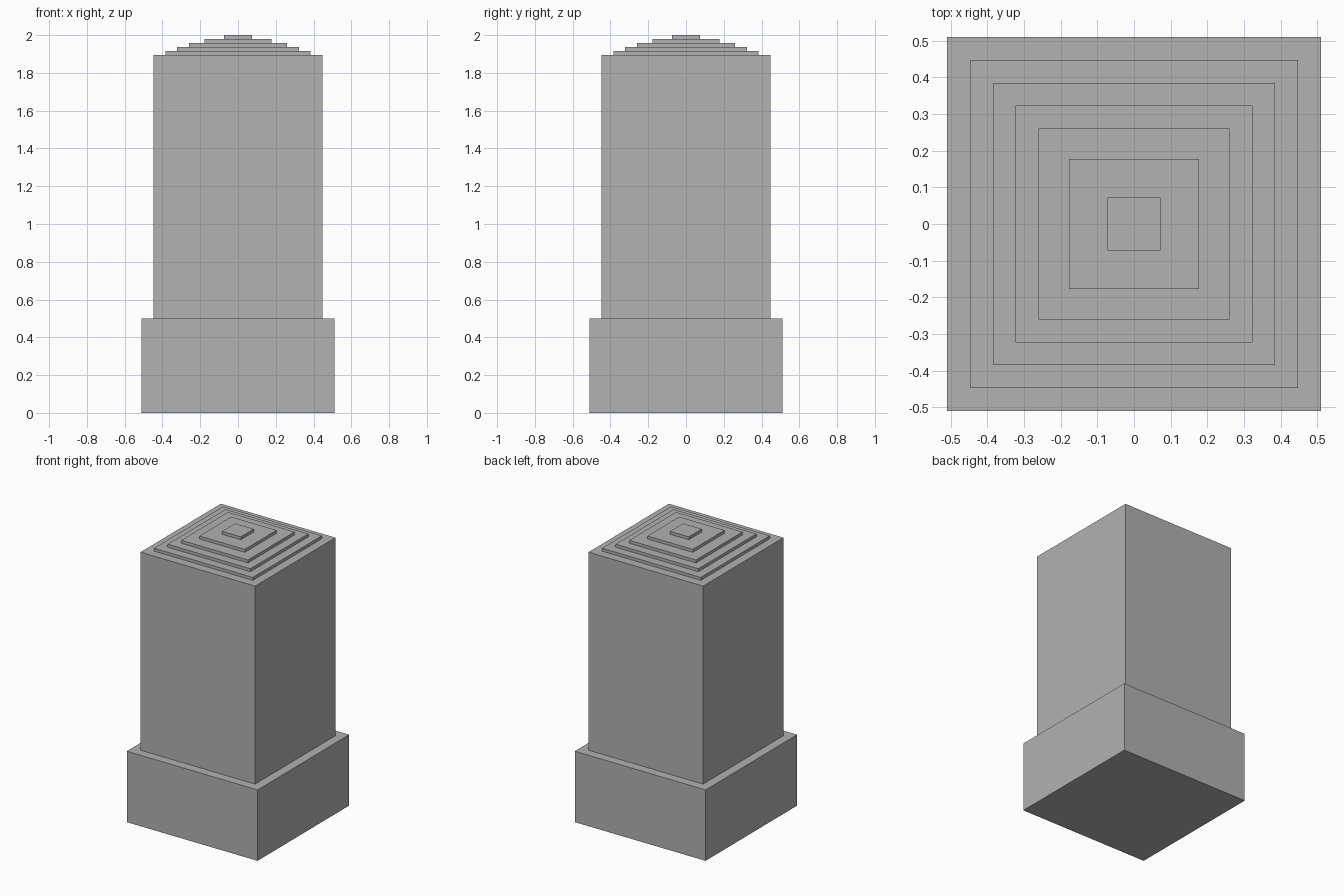
import bpy

cube = bpy.data.objects.get("Cube")
if cube:
    bpy.data.objects.remove(cube, do_unlink=True)

# Single stone colour
stone = bpy.data.materials.new("grey_stone")
stone.use_nodes = True
colour = (0.445, 0.445, 0.445, 1.0)
stone.diffuse_color = colour
stone.node_tree.nodes["Principled BSDF"].inputs["Base Color"].default_value = colour


def square_block(name, half_width, bottom, top):
    """Add a square block centred on the vertical axis."""
    bpy.ops.mesh.primitive_cube_add(size=1, location=(0, 0, (bottom + top) / 2))
    block = bpy.context.object
    block.name = name
    block.scale = (2 * half_width, 2 * half_width, top - bottom)
    bpy.ops.object.transform_apply(location=False, rotation=False, scale=True)
    block.data.materials.append(stone)
    return block


# Plinth and shaft
shaft_top = 1.896
square_block("plinth", 0.51, 0, 0.5)
square_block("shaft", 0.447, 0.5, shaft_top)

# Stepped cap, narrowing to the top
tiers = [0.385, 0.323, 0.26, 0.177, 0.073]
step = (2 - shaft_top) / len(tiers)
for i, half_width in enumerate(tiers):
    bottom = shaft_top + i * step
    square_block(f"cap_tier_{i + 1}", half_width, bottom, bottom + step)
